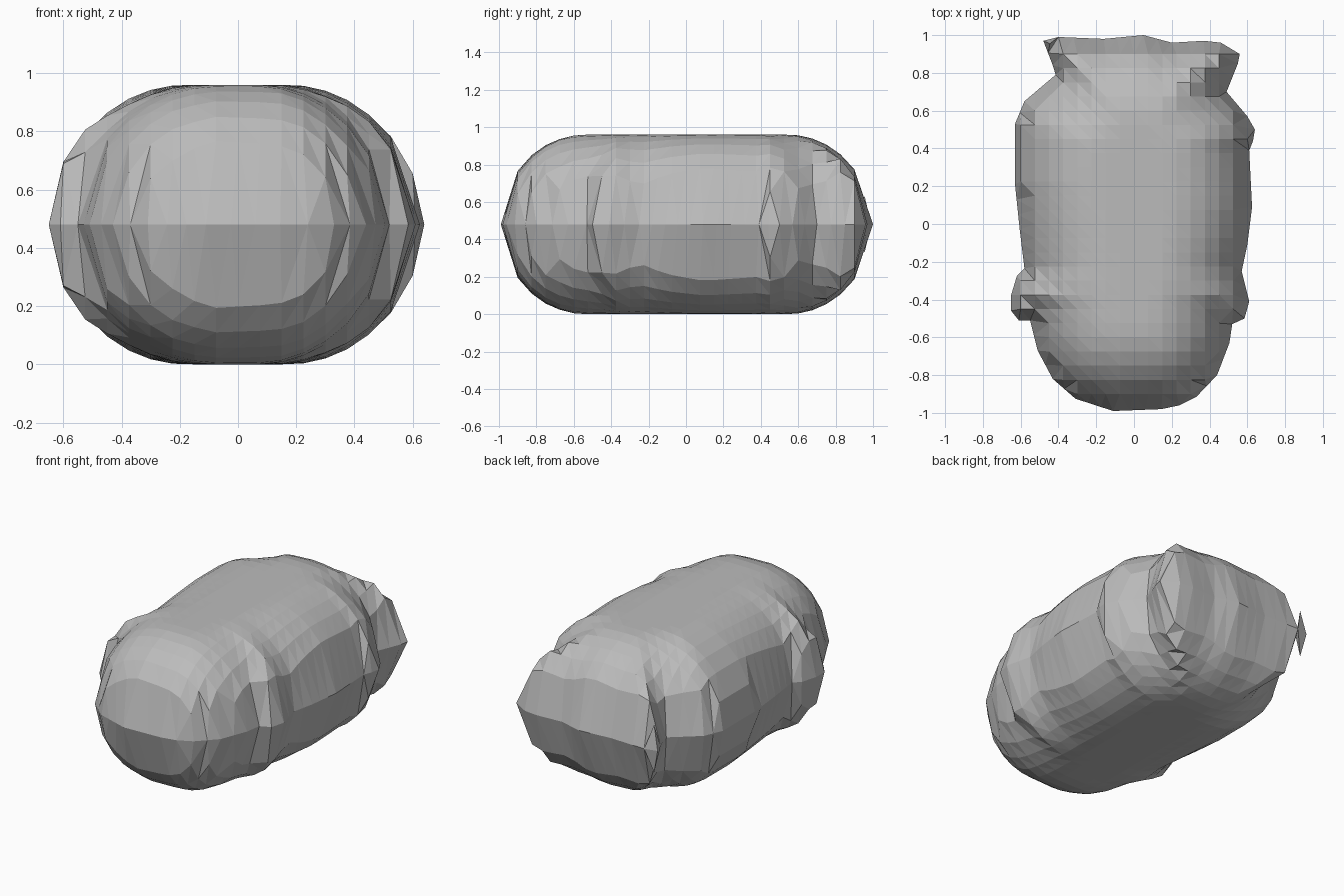
import bpy, bmesh, math
from mathutils import Vector
from mathutils.geometry import delaunay_2d_cdt, intersect_point_line

if "Cube" in bpy.data.objects:
    bpy.data.objects.remove(bpy.data.objects["Cube"])

HALF = 0.48      # half thickness
ROUND = 0.45     # width of the rounded border
STEP = 0.075     # grid spacing

# outline seen from above, clockwise from back left
outline = [(-.48, .97), (-.40, .99), (-.16, .98), (.05, 1.0), (.20, .96), (.37, .97),
           (.46, .96), (.56, .90), (.55, .85), (.49, .70), (.60, .57), (.64, .50),
           (.63, .44), (.61, .39), (.625, .09), (.60, -.11), (.57, -.25), (.61, -.41),
           (.585, -.50), (.52, -.53), (.505, -.63), (.44, -.80), (.33, -.915),
           (.24, -.96), (.145, -.98), (-.11, -.99), (-.31, -.925), (-.43, -.82),
           (-.51, -.67), (-.55, -.51), (-.61, -.51), (-.65, -.46), (-.65, -.375),
           (-.62, -.275), (-.58, -.235), (-.605, -.03), (-.63, .21), (-.63, .53),
           (-.58, .65), (-.415, .79), (-.43, .84)]
corners = [Vector(p) for p in outline]
sides = list(zip(corners, corners[1:] + corners[:1]))


def inside(p):
    hit = False
    for a, b in sides:
        if (a.y > p.y) != (b.y > p.y):
            if p.x < a.x + (p.y - a.y) / (b.y - a.y) * (b.x - a.x):
                hit = not hit
    return hit


def border_distance(p):
    best = 9.0
    for a, b in sides:
        q, t = intersect_point_line(p, a, b)
        q = a.lerp(b, min(1, max(0, t)))
        best = min(best, (p - q.to_2d()).length)
    return best


def height(p):
    k = 1 - min(border_distance(p) / ROUND, 1)
    return HALF * math.sqrt(max(0, 1 - k * k))


# rim points, long sides subdivided
rim = []
for a, b in sides:
    n = max(1, round((b - a).length / 0.08))
    rim += [a.lerp(b, i / n) for i in range(n)]
count = len(rim)

# regular grid inside the rim
points = list(rim)
for i in range(-9, 10):
    for j in range(-14, 15):
        p = Vector((i * STEP, j * STEP))
        if inside(p) and border_distance(p) > 0.025:
            points.append(p)
edges = [(i, (i + 1) % count) for i in range(count)]
verts, _, tris, origin, _, _ = delaunay_2d_cdt(points, edges, [], 1, 1e-5)
on_rim = [any(o < count for o in src) for src in origin]

# inflated body: upper and lower shells sharing the rim
bm = bmesh.new()
rim_verts = {i: bm.verts.new((v.x, v.y, HALF)) for i, v in enumerate(verts) if on_rim[i]}
for sign in (1, -1):
    shell = {i: rim_verts[i] if on_rim[i] else
             bm.verts.new((v.x, v.y, HALF + sign * height(v)))
             for i, v in enumerate(verts)}
    for tri in tris:
        mid = sum((verts[i] for i in tri), Vector((0, 0))) / len(tri)
        if not inside(mid):
            continue
        ring = [shell[i] for i in tri]
        if all(on_rim[i] for i in tri):
            top = bm.verts.new((mid.x, mid.y, HALF + sign * height(mid)))
            for k in range(len(ring)):
                bm.faces.new((ring[k], ring[(k + 1) % len(ring)], top))
        else:
            bm.faces.new(ring)
bmesh.ops.recalc_face_normals(bm, faces=bm.faces)

mesh = bpy.data.meshes.new("inflated_body")
bm.to_mesh(mesh)
bm.free()
body = bpy.data.objects.new("inflated_body", mesh)
bpy.context.collection.objects.link(body)

grey = bpy.data.materials.new("plain grey")
grey.diffuse_color = (0.5, 0.5, 0.5, 1)
grey.use_nodes = True
grey.node_tree.nodes["Principled BSDF"].inputs["Base Color"].default_value = grey.diffuse_color
mesh.materials.append(grey)
